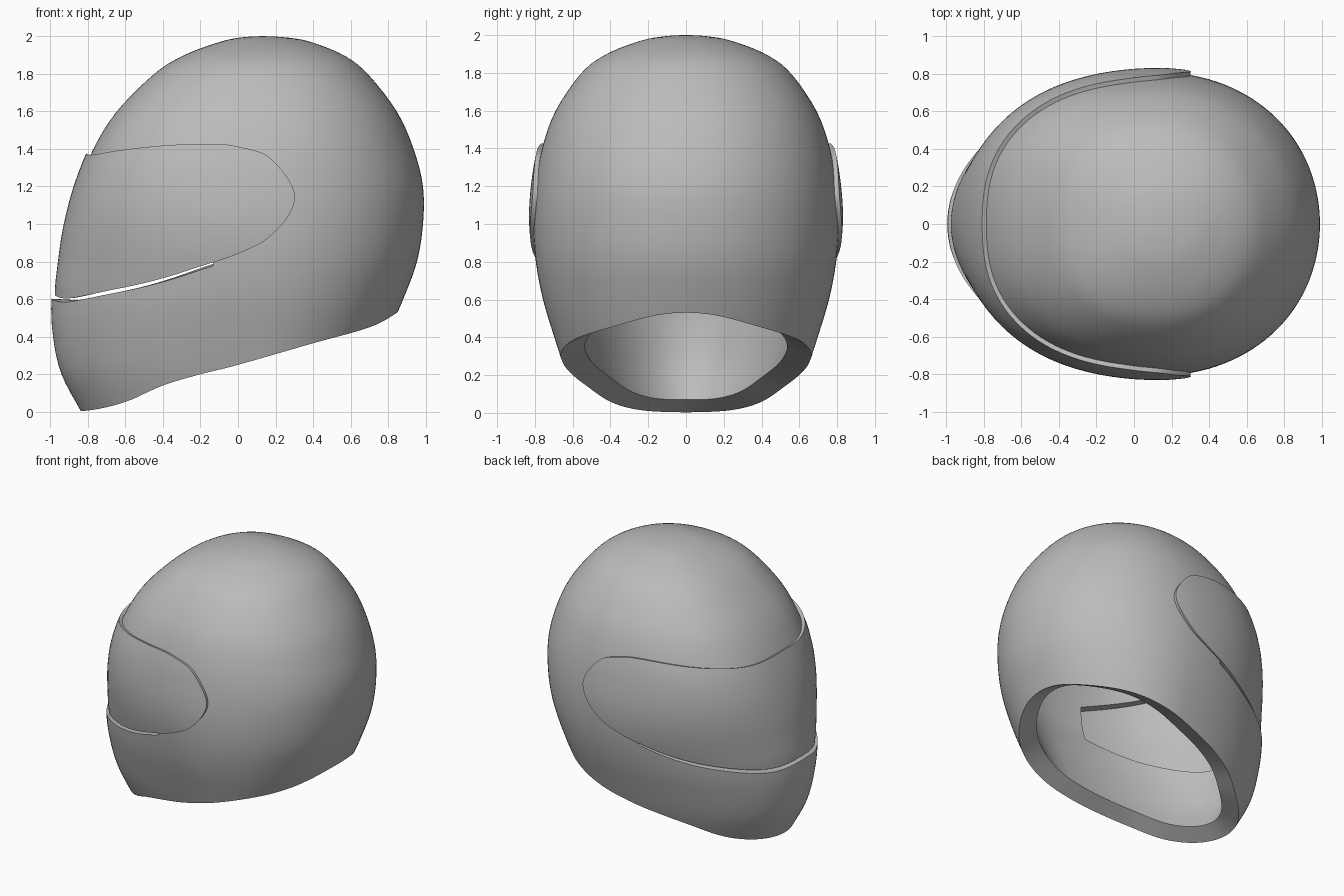
import bpy, bmesh, math
from mathutils import Vector

old = bpy.data.objects.get("Cube")
if old:
    bpy.data.objects.remove(old, do_unlink=True)

grey = bpy.data.materials.new("shell grey")
grey.use_nodes = True
grey.diffuse_color = (0.5, 0.5, 0.5, 1)
grey.node_tree.nodes["Principled BSDF"].inputs["Base Color"].default_value = (0.5, 0.5, 0.5, 1)

CX = 0.13      # x of the widest line and of the crown
SIDE = 76      # angle at which the face opening ends

# Shell sections: height, front x, back x, half width
SECTIONS = [
    (-0.1, -0.78, 0.50, 0.49), (0, -0.835, 0.56, 0.545), (0.2, -0.94, 0.68, 0.63),
    (0.4, -0.985, 0.79, 0.697), (0.6, -0.992, 0.88, 0.757), (0.8, -0.95, 0.953, 0.795),
    (1, -0.905, 0.985, 0.808), (1.2, -0.85, 0.985, 0.797), (1.4, -0.77, 0.935, 0.762),
    (1.6, -0.645, 0.845, 0.69), (1.8, -0.445, 0.69, 0.553), (1.9, -0.285, 0.56, 0.42),
    (1.97, -0.095, 0.385, 0.24), (1.993, 0.015, 0.26, 0.12), (2, CX, CX, 0),
    (1.993, 0.245, 0, -0.12)]
TOP = len(SECTIONS) - 2

# Visor outline: angle from the front, upper height, lower height
VISOR = [
    (-22, 1.36, 0.605), (0, 1.365, 0.622), (22, 1.36, 0.605), (46, 1.395, 0.655),
    (61, 1.415, 0.71), (74, 1.42, 0.785), (82, 1.405, 0.835), (91.5, 1.36, 0.92),
    (98.5, 1.25, 1.03), (101.3, 1.14, 1.14), (98.5, 1.03, 1.25)]
TIP = len(VISOR) - 2

# Lower rim: x, height
RIM = [(-0.96, 0), (-0.84, 0.003), (-0.72, 0.02), (-0.58, 0.06), (-0.4, 0.14), (-0.2, 0.2),
       (0, 0.25), (0.4, 0.365), (0.7, 0.45), (0.85, 0.53), (0.95, 0.61)]


def spline(rows, u):
    """Smooth curve through the rows, with u counted in rows."""
    i = max(0, min(int(u), len(rows) - 2))
    t = u - i
    last = len(rows) - 1
    quad = zip(rows[max(i - 1, 0)], rows[i], rows[i + 1], rows[min(i + 2, last)])
    return [b + 0.5 * t * (c - a + t * (2 * a - 5 * b + 4 * c - d + t * (3 * (b - c) + d - a)))
            for a, b, c, d in quad]


def solve(f, lo, hi):
    """Root of a rising function."""
    for _ in range(32):
        mid = (lo + hi) / 2
        lo, hi = (mid, hi) if f(mid) < 0 else (lo, mid)
    return lo


def ramp(z, a, b):
    """Smooth step from 0 at height a to 1 at height b."""
    t = min(1, max(0, (z - a) / (b - a)))
    return t * t * (3 - 2 * t)


def surface(u, angle):
    z, front, back, width = spline(SECTIONS, u)
    a = math.radians(angle)
    c = math.cos(a)
    reach = CX - front if c > 0 else back - CX
    # sections are fuller than an ellipse, mostly in the upper front
    bulge = 0.055 * ramp(z, 0.65, 1.35) if c > 0 else 0.012
    full = 1 + bulge * math.sin(2 * a) ** 2
    return Vector((CX - reach * full * c, width * full * math.sin(a), z))


def level(z):
    return solve(lambda u: spline(SECTIONS, u)[0] - z, 0, TOP)


def rim_height(x):
    s = solve(lambda s: spline(RIM, s)[0] - x, 0, len(RIM) - 1)
    return spline(RIM, s)[1]


def rim_level(angle):
    def gap(u):
        p = surface(u, angle)
        return p.z - rim_height(p.x)
    return solve(gap, 0, 6)


def opening_low(angle):
    s = solve(lambda s: spline(VISOR, s)[0] - min(angle, SIDE), 1, TIP)
    return spline(VISOR, s)[2] - 0.02


def opening_high(angle):
    return 1.31 - 0.24 * (min(angle, SIDE) / SIDE) ** 2


def build(name, columns, thickness, taper, skip=lambda i, j: False):
    """Half grid of points, mirrored to the other side and thickened inward."""
    bm = bmesh.new()
    grid = [[bm.verts.new(p) for p in col] for col in columns]
    for i in range(len(grid) - 1):
        for j in range(len(grid[0]) - 1):
            if not skip(i, j):
                bm.faces.new((grid[i][j], grid[i][j + 1], grid[i + 1][j + 1], grid[i + 1][j]))
    bmesh.ops.delete(bm, geom=[v for v in bm.verts if not v.link_faces], context='VERTS')
    bmesh.ops.remove_doubles(bm, verts=bm.verts[:], dist=0.0005)
    mesh = bpy.data.meshes.new(name)
    bm.to_mesh(mesh)
    bm.free()
    mesh.materials.append(grey)
    obj = bpy.data.objects.new(name, mesh)
    bpy.context.collection.objects.link(obj)
    wall = obj.vertex_groups.new(name="wall")
    for v in mesh.vertices:
        wall.add([v.index], 1 - taper * ramp(v.co.z, 0.6, 0.95), 'REPLACE')
    mirror = obj.modifiers.new("mirror", 'MIRROR')
    mirror.use_axis = (False, True, False)
    mirror.merge_threshold = 0.001
    solid = obj.modifiers.new("thickness", 'SOLIDIFY')
    solid.thickness = thickness
    solid.offset = -1
    solid.vertex_group = "wall"
    bpy.ops.object.select_all(action='DESELECT')
    obj.select_set(True)
    bpy.context.view_layer.objects.active = obj
    bpy.ops.object.convert(target='MESH')
    bpy.ops.object.shade_smooth_by_angle(angle=math.radians(35))


def steps(a, b, n):
    return [a + (b - a) * k / n for k in range(n)]


# Helmet shell: bands below, across and above the face opening
FRONT_COLS, BAND = 28, 12
shell = []
for angle in steps(0, SIDE, FRONT_COLS) + steps(SIDE, 180, 36) + [180]:
    low, high = level(opening_low(angle)), level(opening_high(angle))
    us = steps(rim_level(angle), low, BAND) + steps(low, high, BAND) + steps(high, TOP, 32) + [TOP]
    col = [surface(u, angle) for u in us]
    if angle in (0, 180):
        for p in col:
            p.y = 0
    shell.append(col)
build("helmet_shell", shell, 0.135, 0.33,
      lambda i, j: i < FRONT_COLS and BAND <= j < 2 * BAND)

# Visor: patch that stands proud of the shell, sunk at its lower edge
visor = []
for s in steps(1, TIP, 56) + [TIP]:
    angle, up, low = spline(VISOR, s)
    col = []
    for z in steps(low, up, 16) + [up]:
        u, e = level(z), 0.01
        normal = (surface(u + e, angle) - surface(u - e, angle)).cross(
            surface(u, angle + e) - surface(u, angle - e)).normalized()
        t = min(1, max(0, (z - 0.6) / 0.5))
        p = surface(u, angle) + normal * (0.042 * t * (2 - t) - 0.018)
        if s == 1:
            p.y = 0
        col.append(p)
    visor.append(col)
build("visor", visor, 0.03, 0)
